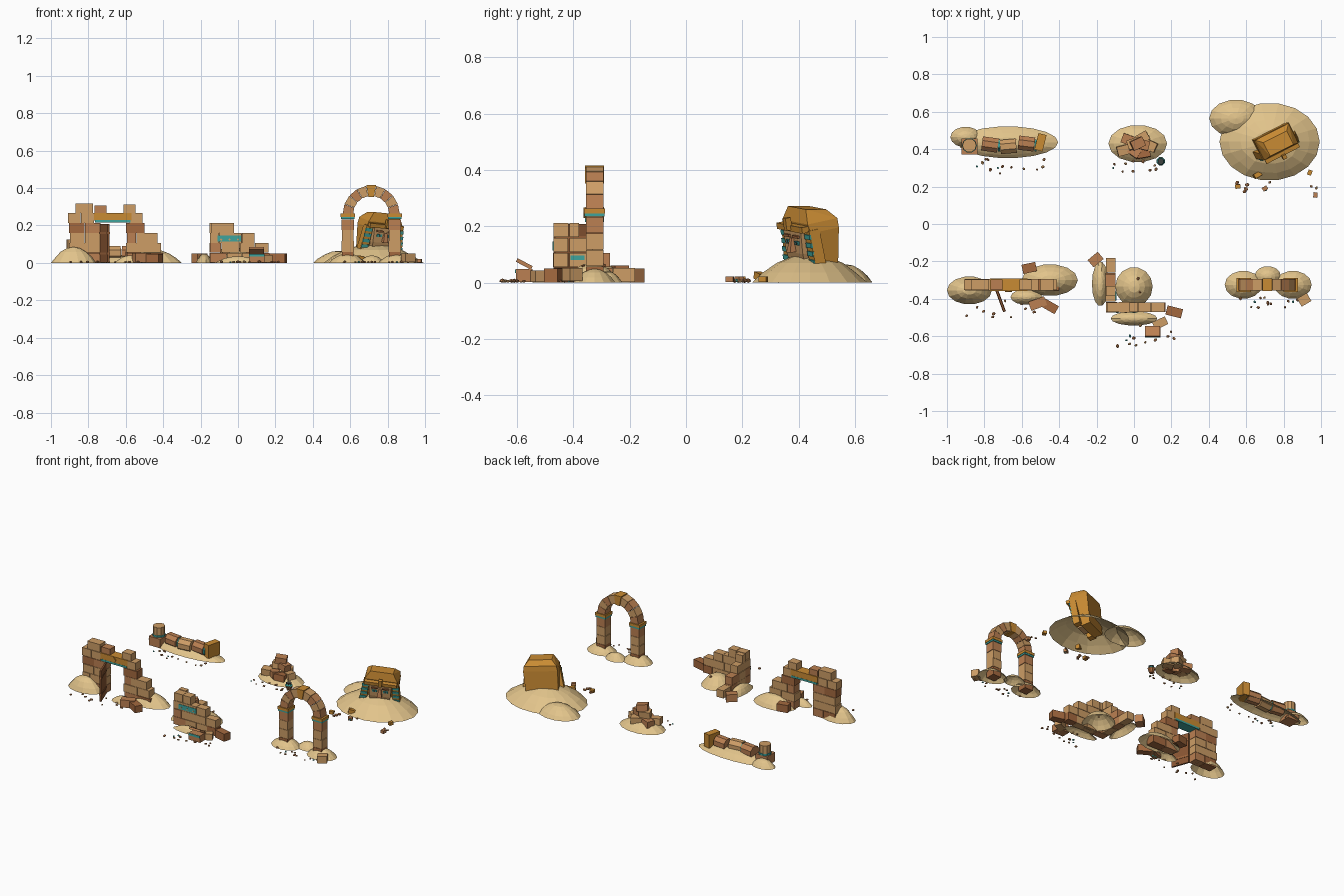
import bpy, bmesh, math, random
from mathutils import Matrix, Euler

if "Cube" in bpy.data.objects:
    bpy.data.objects.remove(bpy.data.objects["Cube"])

random.seed(7)
R = math.radians

def mat(name, hexcol):
    m = bpy.data.materials.new(name)
    c = [int(hexcol[i:i + 2], 16) / 255 for i in (0, 2, 4)]
    m.diffuse_color = [((v + .055) / 1.055) ** 2.4 for v in c] + [1]
    m.use_nodes = True
    m.node_tree.nodes["Principled BSDF"].inputs["Base Color"].default_value = m.diffuse_color
    return m

SAND = mat("sand", "E2C48B")
LIGHT = mat("light_sandstone", "CD9D66")
MID = mat("brown_sandstone", "BB8052")
DARK = mat("dark_sandstone", "A4693F")
GOLD = mat("old_gold", "C98B33")
TEAL = mat("teal_paint", "3FA39C")
WOOD = mat("door_wood", "8A5633")
INK = mat("dark_recess", "3F4240")
CODE = {"L": LIGHT, "M": MID, "D": DARK}

def finish(name, bm, mats, M=Matrix()):
    bm.transform(M)
    me = bpy.data.meshes.new(name)
    bm.to_mesh(me)
    bm.free()
    for m in (mats if isinstance(mats, list) else [mats]):
        me.materials.append(m)
    ob = bpy.data.objects.new(name, me)
    bpy.context.collection.objects.link(ob)
    return ob

def place(c, rot):
    return Matrix.Translation(c) @ Euler([R(a) for a in rot]).to_matrix().to_4x4()

def block(name, c, s, m, rot=(0, 0, 0), M=Matrix()):
    bm = bmesh.new()
    bmesh.ops.create_cube(bm, size=1)
    return finish(name, bm, m, M @ place(c, rot) @ Matrix.Diagonal((*s, 1)))

def hull(name, pts, m, M=Matrix()):
    bm = bmesh.new()
    for p in pts:
        bm.verts.new(p)
    bmesh.ops.convex_hull(bm, input=bm.verts)
    return finish(name, bm, m, M)

def drum(name, c, r, h, m, rot=(0, 0, 0), r2=None, n=8):
    bm = bmesh.new()
    bmesh.ops.create_cone(bm, cap_ends=True, segments=n, radius1=r, radius2=r2 or r, depth=h)
    return finish(name, bm, m, place(c, rot) @ Matrix.Rotation(math.pi / n, 4, 'Z'))

def dune(x, y, rx, ry, h, n=14):
    # open, faceted mound
    bm = bmesh.new()
    top = bm.verts.new((x, y, h))
    prev = None
    for f in (.3, .58, .82, 1):
        ring = []
        for i in range(n):
            a = math.tau * i / n
            k = f * random.uniform(.96, 1.02) if f < 1 else 1
            ring.append(bm.verts.new((x + rx * k * math.cos(a), y + ry * k * math.sin(a), h * (1 - f ** 2.2))))
        for i in range(n):
            j = (i + 1) % n
            bm.faces.new((prev[i], ring[i], ring[j], prev[j]) if prev else (top, ring[i], ring[j]))
        prev = ring
    finish("sand_mound", bm, SAND)

def shards(name, x0, x1, y0, y1, n, size=.009, z=0):
    # loose chips around each ruin
    bm = bmesh.new()
    for i in range(n):
        s = size * random.uniform(.7, 1.2)
        T = Matrix.Translation((random.uniform(x0, x1), random.uniform(y0, y1), z + s * .6)) \
            @ Matrix.Rotation(random.uniform(0, 3), 4, 'Z') @ Matrix.Diagonal((s * 1.1, s * .85, s * .7, 1))
        k = len(bm.faces)
        bmesh.ops.create_icosphere(bm, subdivisions=1, radius=1, matrix=T)
        bm.faces.ensure_lookup_table()
        idx = 3 if i % 6 == 5 else random.choice((0, 1, 1, 2))
        for f in bm.faces[k:]:
            f.material_index = idx
    finish(name, bm, [LIGHT, MID, DARK, TEAL])

RH = .0533
def course(name, edges, codes, row, across, thick, along_y=False):
    # one row of blocks between successive edges, one colour letter per block
    for a, b, k in zip(edges, edges[1:], codes):
        t = thick * random.uniform(.96, 1.04)
        c, s = (a + b) / 2, b - a - .002
        z, h = (row + .5) * RH, RH - .002
        if along_y:
            block(name, (across, c, z), (t, s, h), CODE[k])
        else:
            block(name, (c, across, z), (s, t, h), CODE[k])

# ---- ruined gate ----
for row, (e, k) in enumerate([((-.9, -.81, -.735), "DM"), ((-.905, -.85, -.735), "LL"),
                              ((-.9, -.82, -.735), "LL"), ((-.905, -.82, -.735), "DM"),
                              ((-.91, -.84, -.77), "LL"), ((-.87, -.775), "L")]):
    course("gate_left_block", e, k, row, -.325, .06)
for row, (e, k) in enumerate([((-.595, -.5, -.4), "MD"), ((-.6, -.5, -.41), "LL"),
                              ((-.595, -.545, -.43), "ML"), ((-.6, -.5), "D"), ((-.58, -.51), "L")]):
    course("gate_right_block", e, k, row, -.325, .06)
block("gate_top_block", (-.735, -.325, .287), (.065, .055, .04), MID)
block("gate_top_block", (-.58, -.325, .29), (.065, .055, .046), LIGHT)
block("gate_lintel", (-.67, -.325, .248), (.2, .066, .04), GOLD)
block("lintel_stripe", (-.67, -.325, .222), (.19, .068, .013), TEAL)
block("lintel_emblem", (-.67, -.36, .248), (.026, .008, .026), GOLD, (0, 45, 0))
block("door_leaf", (-.713, -.412, .105), (.011, .12, .205), WOOD, (0, 0, 20))
for z in (.05, .16):
    block("door_band", (-.713, -.412, z), (.016, .121, .012), DARK, (0, 0, 20))
block("fallen_block", (-.56, -.235, .035), (.075, .05, .05), DARK, (0, 0, 12))
block("fallen_block", (-.515, -.425, .028), (.09, .05, .05), MID, (0, 0, 20))
block("fallen_block", (-.45, -.44, .025), (.085, .048, .045), DARK, (0, 0, -30))
dune(-.88, -.355, .12, .075, .085)
dune(-.45, -.3, .15, .085, .07)
dune(-.575, -.39, .085, .042, .04)
shards("gate_chips", -.94, -.42, -.5, -.41, 13)

# ---- corner wall ----
for row, (e, k) in enumerate([((-.15, -.06, .02, .1, .17), "MLLD"), ((-.15, -.09, .01, .09, .165), "MLLL"),
                              ((-.15, -.1, .02, .09), "LLL"), ((-.145, -.08, -.02), "LL")]):
    course("corner_front_block", e, k, row, -.445, .052)
for row, (e, k) in enumerate([((-.415, -.33, -.26, -.18), "LML"), ((-.415, -.35, -.27), "LM"),
                              ((-.415, -.33), "L"), ((-.415, -.38), "L")]):
    course("corner_side_block", e, k, row, -.125, .052, True)
block("painted_strip", (-.045, -.471, .13), (.13, .006, .032), TEAL)
for x in (-.09, -.045, 0):
    block("strip_mark", (x, -.4725, .125), (.01, .006, .01), LIGHT, (0, 45, 0))
block("painted_strip", (-.098, -.385, .088), (.008, .05, .016), TEAL)
block("fallen_block", (-.205, -.19, .025), (.07, .05, .05), MID, (0, 0, 40))
block("fallen_block", (.215, -.47, .025), (.085, .05, .05), DARK, (0, 0, -14))
block("fallen_block", (.14, -.53, .022), (.075, .045, .042), LIGHT, (0, 0, 25))
block("fallen_block", (.1, -.575, .025), (.085, .06, .046), MID)
block("painted_strip", (.1, -.605, .04), (.082, .006, .014), TEAL)
block("leaning_slab", (.1, -.575, .066), (.08, .06, .014), MID, (-28, 0, 0))
dune(-.18, -.32, .045, .12, .05)
dune(0, -.335, .1, .105, .07)
dune(.0, -.505, .125, .038, .035)
shards("corner_chips", -.1, .22, -.655, -.53, 14)
shards("corner_inner_chips", -.05, .05, -.38, -.28, 4, .009, .055)

# ---- arch ----
AX, AY, AZ = .712, -.325, .262
for side in (-1, 1):
    x = AX + side * .126
    for i, k in enumerate("DLLM"):
        block("arch_pillar_block", (x, AY, (i + .5) * .0585), (.062 + .004 * (i % 2), .062, .057), CODE[k])
    block("pillar_teal_band", (x, AY, .24), (.073, .07, .012), TEAL)
    block("pillar_cap", (x, AY, .254), (.077, .075, .018), GOLD)
N = 9
for i in range(N):
    key = i == N // 2
    a0, a1 = (math.pi * (i + k) / N for k in (.02, .98))
    ro, d = (.157, .034) if key else (.152, .031)
    pts = [(AX + r * math.cos(a), AY + y, AZ + r * math.sin(a))
           for a in (a0, a1) for r in (.092 if key else .096, ro) for y in (-d, d)]
    hull("keystone" if key else "arch_stone", pts, GOLD if key else CODE["MLMLLLMLM"[i]])
block("fallen_block", (.91, -.405, .028), (.06, .05, .046), LIGHT, (0, 0, 30))
dune(.585, -.325, .1, .075, .05)
dune(.715, -.28, .07, .055, .04)
dune(.85, -.325, .1, .075, .05)
shards("arch_chips", .55, .95, -.45, -.38, 14)

# ---- fallen column ----
block("column_base", (-.88, .415, .03), (.085, .085, .06), MID)
drum("column_stub", (-.88, .42, .09), .037, .07, LIGHT, n=10)
drum("column_teal_band", (-.88, .42, .066), .04, .012, TEAL, n=10)
for x, y, rz, m in ((-.77, .425, -8, MID), (-.672, .415, 5, LIGHT), (-.575, .43, -7, MID)):
    drum("fallen_drum", (x, y, .052), .041, .086, m, (0, 90, rz))
for x in (-.722, -.527):
    drum("column_teal_band", (x, .42, .052), .034, .01, TEAL, (0, 90, 0))
block("fallen_capital", (-.5, .437, .062), (.045, .09, .088), GOLD, (0, 0, -14))
dune(-.675, .437, .27, .085, .045, 18)
dune(-.9, .465, .082, .055, .045)
shards("column_chips", -.95, -.48, .27, .35, 14)

# ---- rubble pile ----
for x, y, z, rz, m in ((-.055, .395, .05, 15, LIGHT), (-.03, .45, .05, -20, MID), (.045, .46, .055, 30, LIGHT),
                       (.085, .42, .05, -25, LIGHT), (.05, .38, .045, 10, DARK), (0, .39, .05, -35, MID),
                       (.0, .43, .095, 20, LIGHT), (.045, .425, .098, -15, MID), (.02, .43, .135, 25, MID)):
    block("rubble_block", (x, y, z), (.07, .052, .042), m, (random.uniform(-6, 6), random.uniform(-6, 6), rz))
dune(.02, .43, .157, .1, .055)
drum("pot_body", (.143, .335, .015), .014, .03, DARK, r2=.024)
drum("pot_shoulder", (.143, .335, .035), .024, .012, TEAL, r2=.015)
drum("pot_mouth", (.143, .335, .044), .017, .008, INK)
shards("rubble_chips", -.12, .17, .26, .34, 12)

# ---- buried statue head ----
H = Matrix.Translation((.742, .452, .07)) @ Euler((R(11), R(5), R(27))).to_matrix().to_4x4()

def slab(hw, y0, y1, z, z1=None):
    return [(sx * hw, y, zz) for sx in (-1, 1) for y, zz in ((y0, z), (y1, z1 or z))]

hull("headdress", slab(.098, -.015, .042, -.05) + slab(.106, -.045, .068, .125)
     + slab(.1, -.05, .07, .158) + slab(.07, -.035, .045, .207, .192), GOLD, H)
hull("face", slab(.05, -.056, 0, -.03) + slab(.066, -.068, 0, .05) + slab(.068, -.066, 0, .13), LIGHT, H)
block("brow_band", (0, -.045, .14), (.2, .06, .022), GOLD, M=H)
block("brow_ornament", (0, -.08, .157), (.022, .022, .045), GOLD, M=H)
hull("nose", slab(.007, -.075, -.06, .105) + slab(.015, -.092, -.06, .055), MID, H)
block("mouth", (0, -.066, .025), (.048, .009, .009), DARK, M=H)
for s in (-1, 1):
    block("eye", (s * .034, -.068, .088), (.03, .009, .014), TEAL, M=H)
    block("pupil", (s * .034, -.07, .088), (.009, .008, .011), INK, M=H)
    block("eyebrow", (s * .034, -.069, .111), (.04, .012, .009), DARK, M=H)
    # flared lappet with painted bars on its front
    hull("headdress_lappet", [(s * x, y, z) for a, b, z in ((.07, .108, .135), (.082, .132, -.04))
                              for x in (a, b) for y in (-.052, -.01)], GOLD, H)
    for i in range(5):
        z = .112 - i * .03
        block("lappet_bar", (s * (.091 + (.135 - z) * .1), -.0525, z), (.04, .007, .017), TEAL, M=H)
block("fallen_ornament", (.66, .262, .022), (.04, .026, .026), GOLD, (0, 15, 30))
dune(.725, .44, .268, .208, .1, 18)
dune(.545, .565, .143, .1, .065)
for x, y, m in ((.94, .275, GOLD), (.97, .155, MID), (.555, .2, GOLD), (.7, .19, MID)):
    block("stone_chunk", (x, y, .011), (.028, .022, .02), m, (0, 0, random.uniform(0, 90)))
shards("head_chips", .47, .98, .14, .23, 9, .011)
